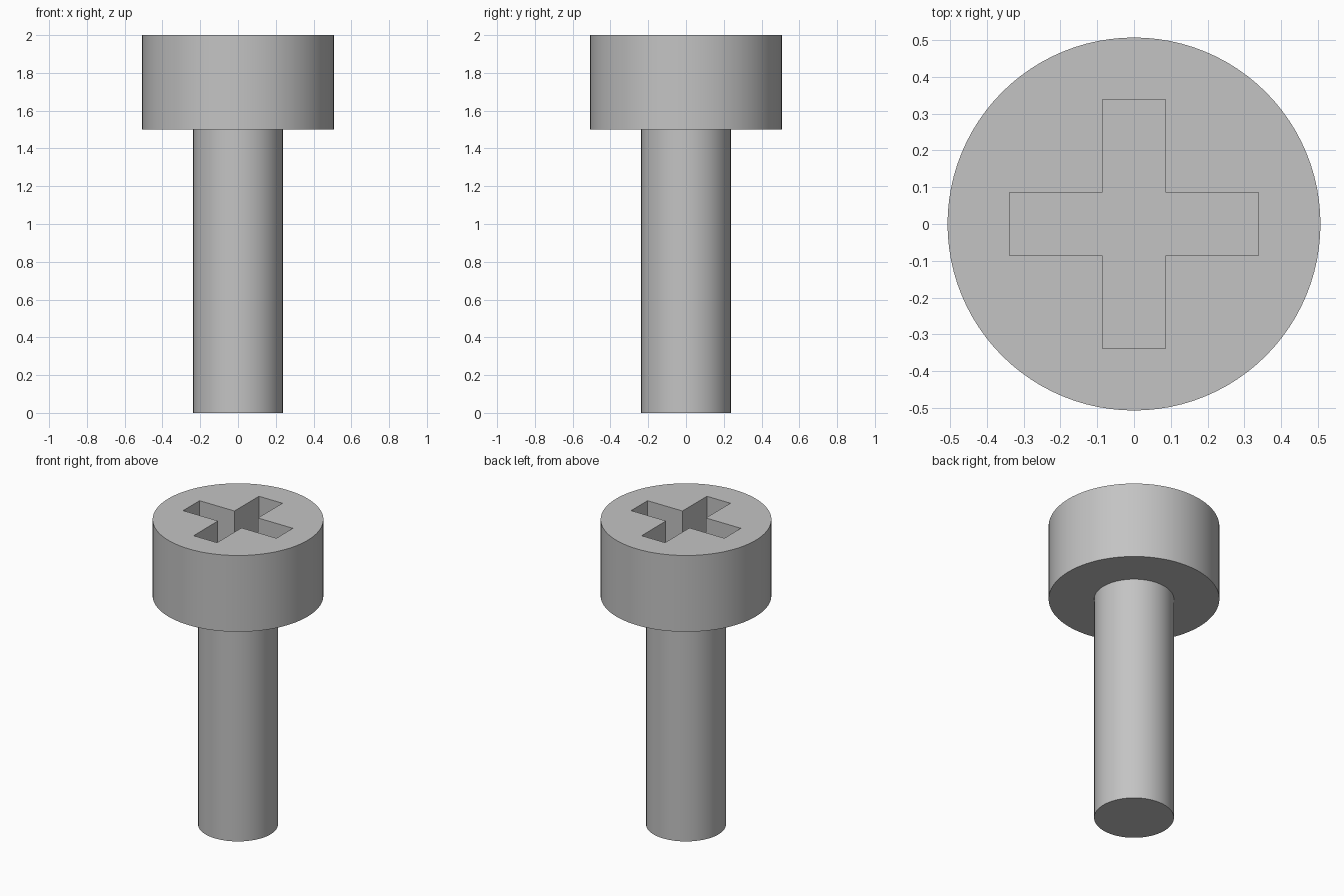
import bpy, bmesh, math
from mathutils import Matrix, Vector

cube = bpy.data.objects.get("Cube")
if cube:
    bpy.data.objects.remove(cube, do_unlink=True)

HEAD_R, SHAFT_R = 0.507, 0.237
HEAD_Z, TOP_Z = 1.5, 2.0
SLOT_HALF_WIDTH, SLOT_HALF_LENGTH, SLOT_DEPTH = 0.085, 0.338, 0.25
SIDES = 96

steel = bpy.data.materials.new("grey_steel")
steel.use_nodes = True
colour = (0.55, 0.55, 0.55, 1)
steel.diffuse_color = colour
steel.node_tree.nodes["Principled BSDF"].inputs["Base Color"].default_value = colour


def make_object(name, bm):
    bmesh.ops.recalc_face_normals(bm, faces=bm.faces)
    mesh = bpy.data.meshes.new(name)
    bm.to_mesh(mesh)
    bm.free()
    mesh.materials.append(steel)
    obj = bpy.data.objects.new(name, mesh)
    bpy.context.collection.objects.link(obj)
    return obj


# Shaft and head: one stepped profile turned about z
bm = bmesh.new()
profile = [(SHAFT_R, 0), (SHAFT_R, HEAD_Z), (HEAD_R, HEAD_Z), (HEAD_R, TOP_Z)]
verts = [bm.verts.new((r, 0, z)) for r, z in profile]
edges = [bm.edges.new(pair) for pair in zip(verts, verts[1:])]
bmesh.ops.spin(bm, geom=verts + edges, cent=(0, 0, 0), axis=(0, 0, 1),
               angle=math.tau, steps=SIDES, use_merge=True)
bmesh.ops.remove_doubles(bm, verts=bm.verts, dist=0.0001)
bmesh.ops.holes_fill(bm, edges=[e for e in bm.edges if e.is_boundary], sides=0)
screw = make_object("screw_body", bm)

# Cross recess cutter: one arm outline repeated four times, then extruded
bm = bmesh.new()
w, l = SLOT_HALF_WIDTH, SLOT_HALF_LENGTH
outline = []
for i in range(4):
    turn = Matrix.Rotation(i * math.pi / 2, 3, 'Z')
    for x, y in [(w, -w), (l, -w), (l, w)]:
        outline.append(bm.verts.new(turn @ Vector((x, y, TOP_Z - SLOT_DEPTH))))
floor = bm.faces.new(outline)
walls = bmesh.ops.extrude_face_region(bm, geom=[floor], use_keep_orig=True)
bmesh.ops.translate(bm, vec=(0, 0, SLOT_DEPTH + 0.2),
                    verts=[g for g in walls["geom"] if isinstance(g, bmesh.types.BMVert)])
cutter = make_object("cross_recess_cutter", bm)
cutter.hide_render = True

# Cut the recess into the head
bpy.context.view_layer.objects.active = screw
screw.select_set(True)
cut = screw.modifiers.new("cross_recess", 'BOOLEAN')
cut.operation = 'DIFFERENCE'
cut.solver = 'EXACT'
cut.object = cutter
bpy.ops.object.modifier_apply(modifier=cut.name)
bpy.data.objects.remove(cutter, do_unlink=True)

# Smooth round sides, sharp rims
bpy.ops.object.shade_smooth_by_angle(angle=math.radians(30))
